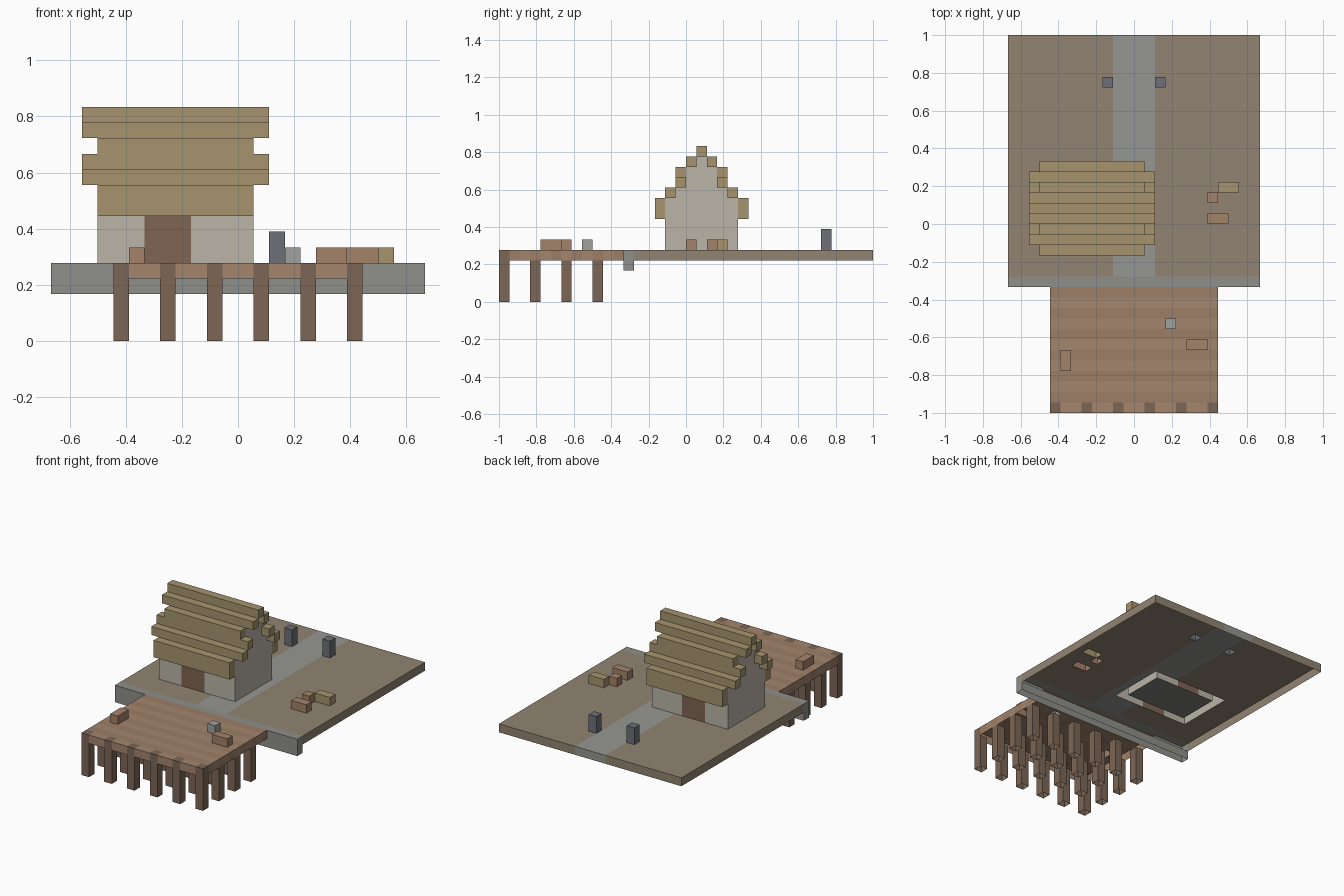
import bpy, bmesh
from mathutils import Vector

if "Cube" in bpy.data.objects:
    bpy.data.objects.remove(bpy.data.objects["Cube"])

# The model sits on a block grid, 18 blocks to one unit.
U = 1 / 18
cells = {}      # (x, y, z) block -> part name


def fill(part, x, y, z):
    """Fill a box of blocks; each range is (start, end) with end excluded."""
    for i in range(*x):
        for j in range(*y):
            for k in range(*z):
                cells[i, j, k] = part


def clear(x, y, z):
    for i in range(*x):
        for j in range(*y):
            for k in range(*z):
                cells.pop((i, j, k), None)


# Land slab, path and sea wall
fill("ground", (-12, 12), (-6, 18), (4, 5))
fill("path", (-2, 2), (-5, 18), (4, 5))
fill("sea_wall", (-12, 12), (-6, -5), (3, 5))

# Jetty deck in alternating planks
for n, y in enumerate(range(-18, -6)):
    fill("deck_planks_dark" if n // 1 % 2 else "deck_planks_light", (-8, 8), (y, y + 1), (4, 5))

# Jetty piles; the front row shows through the deck
for x in (-8, -5, -2, 1, 4, 7):
    for y in (-18, -15, -12, -9):
        fill("jetty_piles", (x, x + 1), (y, y + 1), (0, 5 if y == -18 else 4))

# House: floor, hollow walls with stepped gables, front and back doors
fill("house_floor", (-8, 0), (-1, 6 - 2), (4, 5))
fill("house_walls", (-9, 1), (-2, 5), (5, 10))
clear((-8, 0), (-1, 4), (5, 10))
for x in (-9, 0):
    fill("house_walls", (x, x + 1), (-1, 4), (5, 11))
    fill("house_walls", (x, x + 1), (0, 3), (11, 13))
    fill("house_walls", (x, x + 1), (1, 2), (13, 14))
for y in (-2, 4):
    fill("doors", (-6, -3), (y, y + 1), (5, 8))

# Thatched roof: (steps out from ridge, z start, z end, gable overhang), mirrored about the ridge row y = 1
for d, z0, z1, over in ((4, 8, 10, 0), (3, 10, 11, 1), (2, 11, 12, 1),
                        (2, 12, 13, 0), (1, 13, 14, 1), (0, 14, 15, 1)):
    for y in {1 - d, 1 + d}:
        fill("thatched_roof", (-9 - over, 1 + over), (y, y + 1), (z0, z1))

# Path posts, crates and bales
for x in (-3, 2):
    fill("stone_posts", (x, x + 1), (13, 14), (5, 7))
fill("crates", (-7, -6), (-14, -12), (5, 6))
fill("crates", (5, 7), (-12, -11), (5, 6))
fill("crates", (7, 9), (0, 1), (5, 6))
fill("crates", (7, 8), (2, 3), (5, 6))
fill("straw_bale", (8, 10), (3, 4), (5, 6))
fill("stone_block", (3, 4), (-10, -9), (5, 6))

COLORS = {
    "ground": (146, 132, 114), "path": (150, 150, 145), "sea_wall": (143, 143, 138),
    "deck_planks_light": (164, 134, 111), "deck_planks_dark": (156, 126, 103),
    "jetty_piles": (124, 103, 86), "house_floor": (128, 128, 126),
    "house_walls": (186, 181, 169), "doors": (126, 101, 82),
    "thatched_roof": (166, 148, 110), "stone_posts": (110, 112, 121),
    "crates": (164, 130, 106), "straw_bale": (166, 148, 110), "stone_block": (160, 162, 158),
}


def linear(c):
    c /= 255
    return c / 12.92 if c <= 0.04045 else ((c + 0.055) / 1.055) ** 2.4


# Sides that get a face; undersides are left open
SIDES = [Vector(v) for v in ((1, 0, 0), (-1, 0, 0), (0, 1, 0), (0, -1, 0), (0, 0, 1))]


def build(part):
    """Skin one part, keeping only the faces not covered by a neighbouring block."""
    bm = bmesh.new()
    for c, name in cells.items():
        if name != part:
            continue
        mid = Vector(c) + Vector((0.5, 0.5, 0.5))
        for n in SIDES:
            if tuple(int(a + b) for a, b in zip(c, n)) in cells:
                continue
            s = Vector((n.y, n.z, n.x)) / 2
            t = n.cross(s)
            corners = (s + t, t - s, -s - t, s - t)
            bm.faces.new([bm.verts.new((mid + n / 2 + q) * U) for q in corners])
    bmesh.ops.remove_doubles(bm, verts=bm.verts, dist=1e-4)
    mesh = bpy.data.meshes.new(part)
    bm.to_mesh(mesh)
    bm.free()
    mat = bpy.data.materials.new(part)
    mat.diffuse_color = (*map(linear, COLORS[part]), 1)
    mat.use_nodes = True
    mat.node_tree.nodes["Principled BSDF"].inputs["Base Color"].default_value = mat.diffuse_color
    mesh.materials.append(mat)
    bpy.context.collection.objects.link(bpy.data.objects.new(part, mesh))


for part in COLORS:
    build(part)
